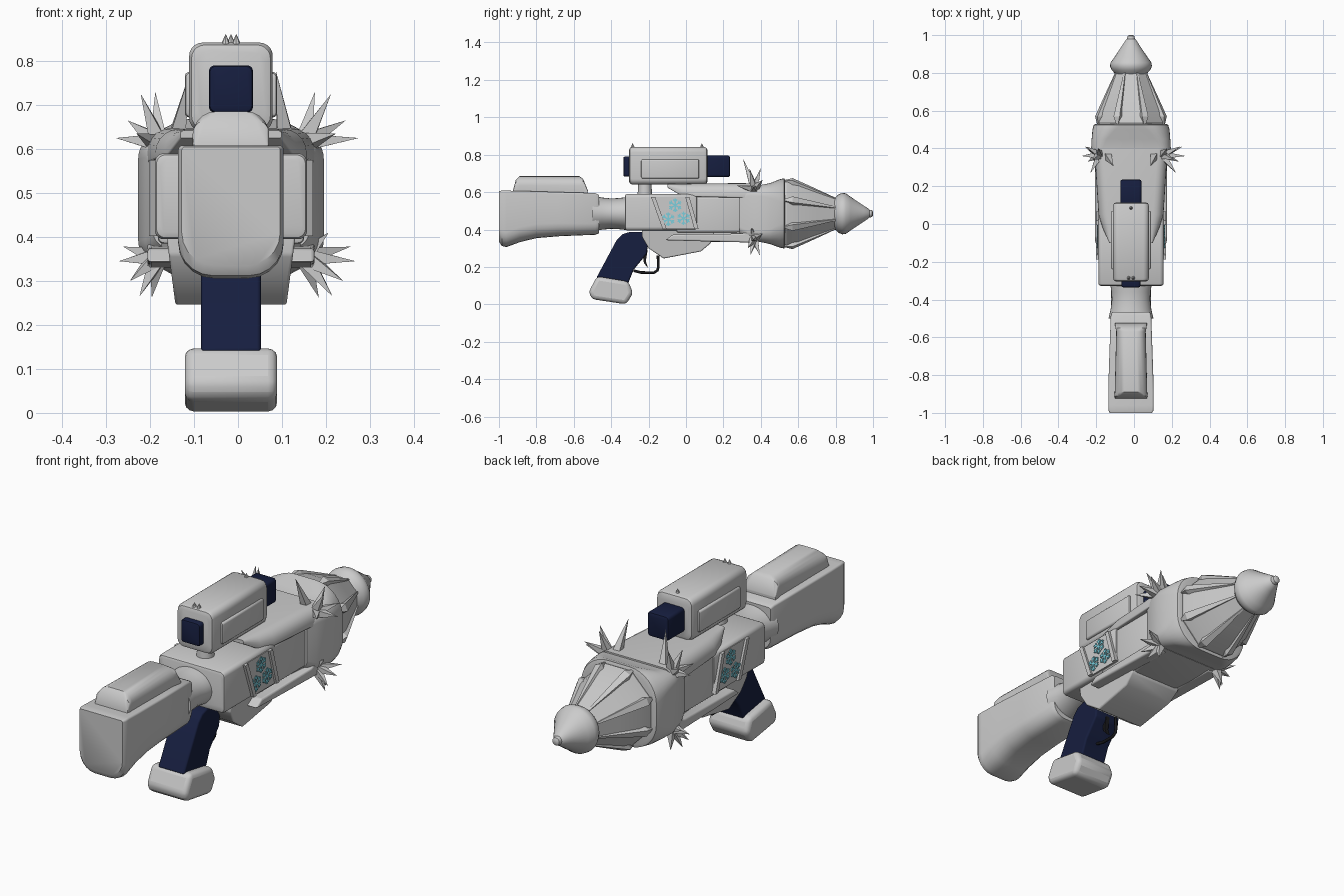
import bpy, bmesh, math
from mathutils import Vector

if "Cube" in bpy.data.objects:
    bpy.data.objects.remove(bpy.data.objects["Cube"])

CX = -0.016   # the gun's axis sits slightly off x = 0
ZC = 0.485    # barrel height


def material(name, rgb):
    m = bpy.data.materials.new(name)
    m.diffuse_color = (*rgb, 1)
    m.use_nodes = True
    m.node_tree.nodes["Principled BSDF"].inputs["Base Color"].default_value = m.diffuse_color
    return m


NAVY = material("navy", (0.008, 0.013, 0.05))
BLACK = material("black", (0.01, 0.01, 0.012))
ICE = material("ice_blue", (0.2, 0.62, 0.72))


def finish(name, bm, mat=None, smooth=35, bevel=0):
    bmesh.ops.recalc_face_normals(bm, faces=bm.faces)
    me = bpy.data.meshes.new(name)
    bm.to_mesh(me)
    bm.free()
    ob = bpy.data.objects.new(name, me)
    bpy.context.collection.objects.link(ob)
    if mat:
        me.materials.append(mat)
    if bevel:
        b = ob.modifiers.new("bevel", 'BEVEL')
        b.width, b.segments, b.limit_method = bevel, 3, 'ANGLE'
    if smooth:
        bpy.ops.object.select_all(action='DESELECT')
        ob.select_set(True)
        bpy.context.view_layer.objects.active = ob
        bpy.ops.object.shade_smooth_by_angle(angle=math.radians(smooth))
    return ob


def skin(bm, rings):
    rows = [[bm.verts.new(p) for p in r] for r in rings]
    n = len(rows[0])
    for a, b in zip(rows, rows[1:]):
        for i in range(n):
            bm.faces.new((a[i], a[(i + 1) % n], b[(i + 1) % n], b[i]))
    bm.faces.new(rows[0])
    bm.faces.new(rows[-1])


def loft(name, sections, mat=None, k=5, smooth=35):
    """Rounded-rectangle sections: y, half width, z low, z high, low radius, high radius."""
    rings = []
    for y, w, z0, z1, rb, rt in sections:
        ring = []
        for q, (sx, zc, r) in enumerate(((1, z1 - rt, rt), (-1, z1 - rt, rt),
                                         (-1, z0 + rb, rb), (1, z0 + rb, rb))):
            for j in range(k + 1):
                a = math.pi / 2 * (q + j / k)
                ring.append((CX + sx * (w - r) + r * math.cos(a), y, zc + r * math.sin(a)))
        rings.append(ring)
    bm = bmesh.new()
    skin(bm, rings)
    return finish(name, bm, mat, smooth)


def pillow(name, y0, y1, w, z0, z1, r, e, mat=None):
    """Rounded box with softened ends."""
    def s(y, d):
        return (y, w - d, z0 + d, z1 - d, r, r)
    return loft(name, [s(y0, e), s(y0 + e * .3, e * .3), s(y0 + e, 0),
                       s(y1 - e, 0), s(y1 - e * .3, e * .3), s(y1, e)], mat)


def prism(name, pts, x0, x1, mat=None, bevel=0):
    """Side profile in y,z pushed from x0 to x1 (relative to the axis)."""
    bm = bmesh.new()
    skin(bm, [[(CX + x, y, z) for y, z in pts] for x in (x0, x1)])
    return finish(name, bm, mat, 35, bevel)


def lathe(name, prof, n=32, sx=1, rot=0, smooth=35):
    bm = bmesh.new()
    skin(bm, [[(CX + sx * r * math.cos(rot + 2 * math.pi * i / n), y,
                ZC + r * math.sin(rot + 2 * math.pi * i / n)) for i in range(n)]
              for y, r in prof])
    return finish(name, bm, None, smooth)


def spike(bm, base, tip, r, n=4):
    d = (Vector(tip) - Vector(base)).normalized()
    u = d.orthogonal().normalized()
    v = d.cross(u)
    ring = [bm.verts.new(Vector(base) + r * (math.cos(t) * u + math.sin(t) * v))
            for t in (2 * math.pi * i / n for i in range(n))]
    top = bm.verts.new(tip)
    for i in range(n):
        bm.faces.new((ring[i], ring[(i + 1) % n], top))
    bm.faces.new(ring)


# Shoulder stock with rounded belly, and cheek pad
loft("stock", [(-1.0, .112, .335, .605, .075, .008), (-.985, .12, .312, .608, .08, .01),
               (-.96, .12, .306, .608, .08, .01), (-.89, .12, .332, .606, .08, .01),
               (-.80, .118, .354, .604, .075, .01), (-.68, .114, .364, .60, .07, .01),
               (-.485, .107, .372, .595, .06, .01), (-.465, .10, .38, .585, .06, .01)])
loft("cheek_pad", [(-.925, .085, .59, .61, .005, .008), (-.91, .087, .59, .665, .005, .03),
                   (-.89, .086, .59, .685, .005, .05), (-.57, .078, .59, .685, .005, .05),
                   (-.55, .082, .59, .67, .005, .03), (-.525, .085, .59, .61, .005, .008)])
lathe("stock_neck", [(-.50, .095), (-.45, .086), (-.40, .081), (-.36, .083), (-.30, .09)], sx=1.25)

# Receiver box and inset front core
pillow("receiver", -.327, .06, .173, .395, .59, .02, .012)
pillow("inset_core", -.05, .33, .166, .385, .575, .012, .006)

# Lower receiver tapering towards the trigger
low = prism("lower_receiver", [(-.235, .41), (-.235, .36), (-.20, .30), (-.12, .245),
                               (.08, .283), (.13, .325), (.16, .41)], -.145, .145, None, .006)
for v in low.data.vertices:
    v.co.x = CX + (v.co.x - CX) * (0.87 + 0.9 * (v.co.z - .245))

# Pale shroud: upper shell, belly and side prongs
loft("upper_shroud", [(-.10, .115, .625, .642, .004, .008), (-.02, .15, .578, .644, .006, .045),
                      (.05, .172, .575, .646, .006, .055), (.30, .188, .57, .648, .006, .055),
                      (.40, .195, .55, .645, .006, .05)])
loft("belly_shroud", [(.06, .125, .35, .42, .03, .01), (.14, .14, .332, .42, .03, .01),
                      (.38, .17, .335, .42, .03, .01)])
for s, side in ((-1, "left"), (1, "right")):
    prism(side + "_lower_prong", [(-.11, .343), (.05, .338), (.36, .33), (.36, .40), (.30, .378),
                                  (-.07, .374)], s * .125, s * .19, None, .008)

# Square collar swelling towards the nozzle
loft("collar", [(.285, .178, .375, .60, .04, .04), (.33, .195, .345, .63, .05, .05),
                (.40, .211, .333, .638, .06, .06), (.45, .208, .322, .648, .08, .08),
                (.50, .204, .304, .668, .12, .12), (.525, .197, .298, .674, .14, .14),
                (.53, .185, .31, .662, .14, .14)], k=8)

# Faceted nozzle, tapered ribs along its corners
lathe("nozzle_cone", [(.48, .172), (.54, .193), (.60, .178), (.70, .132), (.80, .088),
                      (.805, .07)], 8, .98, math.pi / 8, 20)
bm = bmesh.new()
for i in range(8):
    a = math.pi / 8 + i * math.pi / 4
    ca, sa = math.cos(a), math.sin(a)
    rings = []
    for y, r, w in ((.525, .192, .006), (.57, .198, .022), (.68, .147, .014), (.80, .09, .005)):
        rings.append([(CX + ca * rr - sa * t, y, ZC + sa * rr + ca * t)
                      for rr, t in ((r - .03, -w), (r, -w * .8), (r, w * .8), (r - .03, w))])
    skin(bm, rings)
finish("nozzle_ribs", bm, None, 0)
lathe("nozzle_tip", [(.79, .08), (.802, .09), (.815, .102), (.835, .111), (.855, .108), (.88, .09),
                     (.92, .063), (.95, .043), (.975, .027), (.98, .021), (.995, .018), (1.0, .01)])

# Ice spikes at the four collar corners
UPPER = [(.262, .36, .625), (.205, .34, .725), (.172, .40, .73), (.092, .305, .778),
         (.235, .41, .665), (.215, .27, .635)]
LOWER = [(.255, .36, .345), (.245, .41, .378), (.208, .345, .265), (.180, .395, .262),
         (.23, .33, .30), (.20, .35, .41)]
for s, side, f in ((-1, "left", 1), (1, "right", 1.11)):
    for tips, z, tag in ((UPPER, .615, "upper"), (LOWER, .355, "lower")):
        bm = bmesh.new()
        for x, y, tz in tips:
            bx = .125 if x < .1 else .165
            spike(bm, (CX + s * bx, .365, z), (CX + s * x * f, y, tz), .028)
        finish(f"{side}_{tag}_spikes", bm, None, 0)

# Scope: body, side rails, dark lenses, mount, top nubs
pillow("scope_body", -.305, .115, .095, .64, .842, .03, .018)
for s, side in ((-1, "left"), (1, "right")):
    pillow(side + "_scope_rail", -.24, .07, .012, .672, .775, .01, .008).location.x = s * .093
pillow("eyepiece", -.335, -.25, .05, .683, .79, .013, .008, NAVY)
pillow("front_lens", .08, .235, .056, .68, .795, .015, .01, NAVY)
bm = bmesh.new()
bmesh.ops.create_cone(bm, cap_ends=True, segments=24, radius1=.04, radius2=.034, depth=.09)
finish("scope_mount", bm).location = (CX, -.22, .615)
bm = bmesh.new()
for x, y in ((-.012, -.285), (.012, -.285), (0, .085)):
    spike(bm, (CX + x, y, .835), (CX + x, y, .862), .012, 8)
finish("scope_nubs", bm)

# Grip and its padded foot
prism("grip", [(-.30, .387), (-.34, .375), (-.37, .345), (-.48, .14), (-.31, .11), (-.28, .185),
               (-.21, .27), (-.20, .35), (-.22, .387)], -.068, .068, NAVY, .008)
prism("grip_foot", [(-.476, .15), (-.52, .066), (-.503, .028), (-.32, 0), (-.283, .06),
                    (-.308, .122)], -.105, .105, None, .022)

# Trigger guard and trigger
cu = bpy.data.curves.new("trigger_guard", 'CURVE')
cu.dimensions, cu.bevel_depth, cu.bevel_resolution = '3D', .007, 2
sp = cu.splines.new('POLY')
path = [(-.28, .18), (-.24, .17), (-.17, .17), (-.152, .182), (-.148, .20), (-.15, .26)]
sp.points.add(len(path) - 1)
for p, (y, z) in zip(sp.points, path):
    p.co = (CX, y, z, 1)
cu.materials.append(BLACK)
bpy.context.collection.objects.link(bpy.data.objects.new("trigger_guard", cu))
prism("trigger", [(-.235, .29), (-.205, .29), (-.215, .23), (-.203, .195), (-.225, .22)],
      -.01, .01, BLACK)

# Slanted side windows with three snowflakes each
FRAME = [(-.187, .575), (.016, .575), (.065, .402), (-.125, .402)]
for s, side in ((-1, "left"), (1, "right")):
    prism(side + "_window", FRAME, s * .16, s * .176)
    for i, (t, b) in enumerate(((-.187, -.125), (-.004, .045))):
        prism(f"{side}_window_bar_{i}", [(t, .575), (t + .022, .575), (b + .022, .402), (b, .402)],
              s * .165, s * .186)
    bm = bmesh.new()

    def bar(y, z, a, length, w=.0035):
        d, n = Vector((0, math.cos(a), math.sin(a))), Vector((0, -math.sin(a), math.cos(a)))
        o = Vector((CX, y, z))
        quad = [o - n * w, o + d * length - n * w, o + d * length + n * w, o + n * w]
        skin(bm, [[q + Vector((s * x, 0, 0)) for q in quad] for x in (.172, .180)])

    for y, z in ((-.058, .53), (-.095, .455), (-.013, .46)):
        for i in range(6):
            a = math.pi / 6 + i * math.pi / 3
            bar(y, z, a, .037)
            for t in (-1, 1):
                bar(y + .02 * math.cos(a), z + .02 * math.sin(a), a + t * math.pi / 4, .015)
    finish(side + "_snowflakes", bm, ICE, 0)
